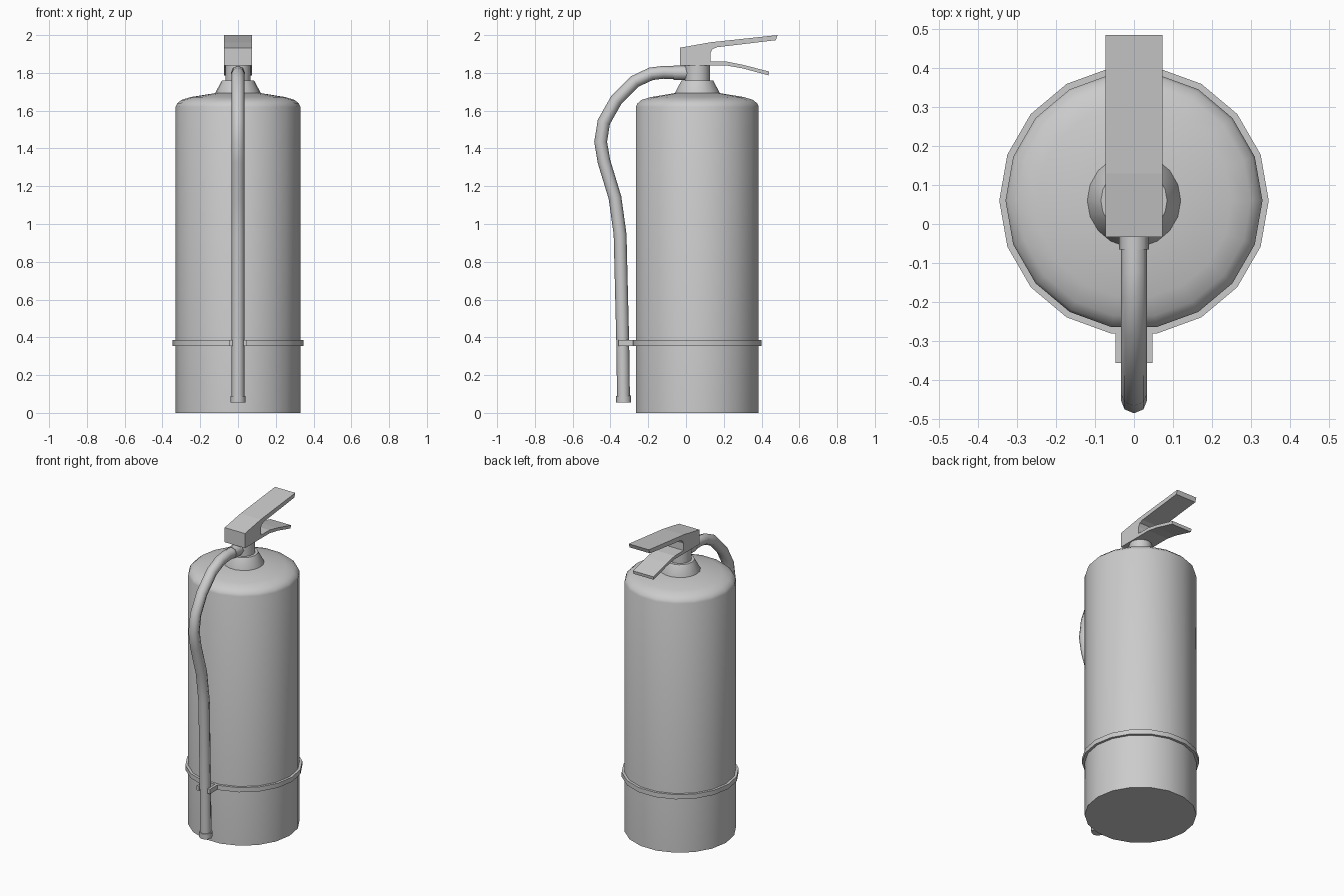
import bpy, bmesh, math
from mathutils import Vector

if "Cube" in bpy.data.objects:
    bpy.data.objects.remove(bpy.data.objects["Cube"])

CY = 0.06  # the tank axis sits slightly behind the origin


def finish(name, bm, smooth=None):
    bmesh.ops.recalc_face_normals(bm, faces=bm.faces[:])
    mesh = bpy.data.meshes.new(name)
    bm.to_mesh(mesh)
    bm.free()
    ob = bpy.data.objects.new(name, mesh)
    bpy.context.collection.objects.link(ob)
    if smooth:
        bpy.ops.object.select_all(action='DESELECT')
        ob.select_set(True)
        bpy.context.view_layer.objects.active = ob
        bpy.ops.object.shade_smooth_by_angle(angle=math.radians(smooth))
    return ob


def skin(name, rings, smooth, closed=False):
    """Join rings of points; cap the ends unless the rings form a loop."""
    bm = bmesh.new()
    loops = [[bm.verts.new(p) for p in r] for r in rings]
    n = len(loops[0])
    pairs = list(zip(loops, loops[1:]))
    if closed:
        pairs.append((loops[-1], loops[0]))
    else:
        bm.faces.new(loops[0])
        bm.faces.new(loops[-1])
    for a, b in pairs:
        for i in range(n):
            j = (i + 1) % n
            bm.faces.new((a[i], a[j], b[j], b[i]))
    return finish(name, bm, smooth)


def lathe(name, profile, sides=18, closed=False):
    angles = [2 * math.pi * i / sides for i in range(sides)]
    rings = [[(r * math.cos(a), CY + r * math.sin(a), z) for a in angles]
             for r, z in profile]
    return skin(name, rings, 35, closed)


def tube(name, path, radius, sides=8):
    """Round tube along a path of (y, z) points in the x = 0 plane."""
    pts = [Vector((0, y, z)) for y, z in path]
    rings = []
    for i, p in enumerate(pts):
        t = (pts[min(i + 1, len(pts) - 1)] - pts[max(i - 1, 0)]).normalized()
        x = Vector((1, 0, 0))
        u = t.cross(x)
        rings.append([p + radius * (math.cos(a) * x + math.sin(a) * u)
                      for a in (2 * math.pi * k / sides for k in range(sides))])
    return skin(name, rings, 50)


def extrude_x(name, outline, x0, x1):
    bm = bmesh.new()
    face = bm.faces.new([bm.verts.new((x0, y, z)) for y, z in outline])
    ext = bmesh.ops.extrude_face_region(bm, geom=[face])
    verts = [v for v in ext['geom'] if isinstance(v, bmesh.types.BMVert)]
    bmesh.ops.translate(bm, verts=verts, vec=(x1 - x0, 0, 0))
    return finish(name, bm)


# Tank with rounded shoulder
lathe("tank", [(0.33, 0), (0.33, 1.62), (0.323, 1.637), (0.30, 1.657),
               (0.25, 1.672), (0.12, 1.693)])

# Collar and valve stem
lathe("neck_collar", [(0.12, 1.685), (0.12, 1.695), (0.085, 1.76)])
lathe("valve_stem", [(0.067, 1.755), (0.067, 1.845)])

# Valve head and carry handle, then the squeeze lever below it
extrude_x("valve_head_and_handle",
          [(-0.033, 1.838), (-0.033, 1.933), (0.13, 1.962), (0.485, 2.0),
           (0.475, 1.973), (0.165, 1.936), (0.14, 1.926), (0.13, 1.905),
           (0.13, 1.838)], -0.073, 0.073)
extrude_x("squeeze_lever",
          [(0.125, 1.86), (0.22, 1.859), (0.30, 1.843), (0.44, 1.807),
           (0.437, 1.787), (0.30, 1.824), (0.22, 1.838), (0.125, 1.838)],
          -0.073, 0.073)

# Hose, its fitting at the valve and the nozzle tip
tube("hose", [(-0.03, 1.80), (-0.12, 1.803), (-0.185, 1.795), (-0.27, 1.755),
              (-0.37, 1.655), (-0.435, 1.54), (-0.452, 1.435),
              (-0.434, 1.33), (-0.376, 1.14), (-0.349, 0.945),
              (-0.335, 0.375), (-0.331, 0.08)], 0.034)
tube("hose_fitting", [(-0.065, 1.80), (0.01, 1.80)], 0.038)
tube("nozzle_tip", [(-0.331, 0.09), (-0.33, 0.055)], 0.04)

# Strap around the tank with two clip arms holding the hose
lathe("strap", [(0.328, 0.355), (0.346, 0.355), (0.346, 0.385),
                (0.328, 0.385)], closed=True)
for side, s in (("left", -1), ("right", 1)):
    extrude_x("hose_clip_" + side,
              [(-0.357, 0.355), (-0.357, 0.385), (-0.265, 0.385),
               (-0.265, 0.355)], s * 0.03, s * 0.048)
